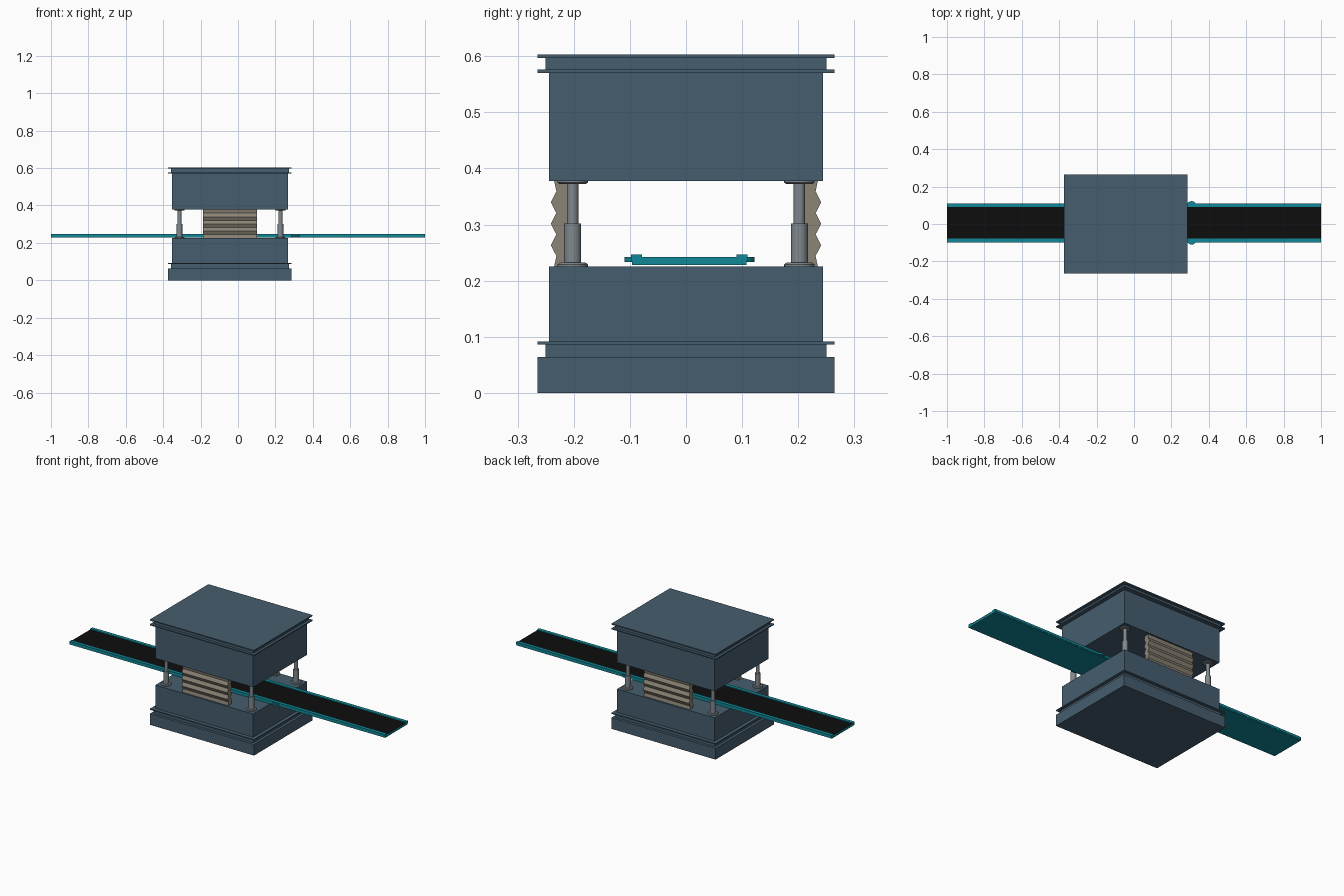
import bpy, bmesh, math

if "Cube" in bpy.data.objects:
    bpy.data.objects.remove(bpy.data.objects["Cube"])

CX = -0.043  # press centre along x


def mat(name, col):
    m = bpy.data.materials.new(name)
    m.diffuse_color = (*col, 1)
    m.use_nodes = True
    m.node_tree.nodes["Principled BSDF"].inputs["Base Color"].default_value = m.diffuse_color
    return m


STEEL = mat("slate_paint", (0.06, 0.11, 0.155))
TEAL = mat("teal_paint", (0.005, 0.25, 0.31))
BLACK = mat("belt_rubber", (0.004, 0.004, 0.004))
TAN = mat("bellows_cloth", (0.26, 0.23, 0.18))
METAL = mat("bare_metal", (0.22, 0.25, 0.27))


def finish(name, bm, material):
    bmesh.ops.recalc_face_normals(bm, faces=bm.faces)
    me = bpy.data.meshes.new(name)
    bm.to_mesh(me)
    bm.free()
    me.materials.append(material)
    ob = bpy.data.objects.new(name, me)
    bpy.context.collection.objects.link(ob)
    return ob


def box(name, x0, x1, y0, y1, z0, z1, material):
    bm = bmesh.new()
    bmesh.ops.create_cube(bm, size=1)
    for v in bm.verts:
        v.co.x = x1 if v.co.x > 0 else x0
        v.co.y = y1 if v.co.y > 0 else y0
        v.co.z = z1 if v.co.z > 0 else z0
    return finish(name, bm, material)


def slab(name, hx, hy, z0, z1):
    return box(name, CX - hx, CX + hx, -hy, hy, z0, z1, STEEL)


def extrude_x(name, profile, x0, x1, material):
    # closed (y, z) profile swept along x
    bm = bmesh.new()
    f = bm.faces.new([bm.verts.new((x0, y, z)) for y, z in profile])
    r = bmesh.ops.extrude_face_region(bm, geom=[f])
    for v in r["geom"]:
        if isinstance(v, bmesh.types.BMVert):
            v.co.x = x1
    return finish(name, bm, material)


def lathe(name, profile, x, y, material, n=32):
    # (radius, z) profile turned about z, capped at both ends
    bm = bmesh.new()
    rings = [[bm.verts.new((x + r * math.cos(2 * math.pi * i / n),
                            y + r * math.sin(2 * math.pi * i / n), z))
              for i in range(n)] for r, z in profile]
    for a, b in zip(rings, rings[1:]):
        for i in range(n):
            j = (i + 1) % n
            bm.faces.new((a[i], a[j], b[j], b[i]))
    bm.faces.new(rings[0])
    bm.faces.new(rings[-1])
    ob = finish(name, bm, material)
    bpy.ops.object.select_all(action='DESELECT')
    ob.select_set(True)
    bpy.context.view_layer.objects.active = ob
    bpy.ops.object.shade_smooth_by_angle(angle=math.radians(30))
    return ob


# lower press block
slab("base_plate", 0.33, 0.265, 0, 0.064)
slab("lower_groove", 0.315, 0.25, 0.064, 0.086)
slab("lower_flange", 0.33, 0.265, 0.086, 0.092)
slab("lower_block", 0.31, 0.244, 0.092, 0.225)

# upper press block
slab("upper_block", 0.31, 0.244, 0.378, 0.57)
slab("upper_flange", 0.33, 0.265, 0.57, 0.576)
slab("upper_groove", 0.315, 0.25, 0.576, 0.597)
slab("top_plate", 0.33, 0.265, 0.597, 0.603)

# telescopic guide columns with round feet and caps
column = [(0.027, 0.225), (0.027, 0.229), (0.023, 0.232), (0.015, 0.232),
          (0.015, 0.302), (0.010, 0.302), (0.010, 0.372), (0.023, 0.372),
          (0.027, 0.375), (0.027, 0.378)]
for sx in (-1, 1):
    for sy in (-1, 1):
        lathe("guide_column", column, CX + sx * 0.27, sy * 0.202, METAL)

# pleated bellows on front and back
for s, side in ((-1, "front"), (1, "back")):
    zs = [0.225 + i * 0.153 / 8 for i in range(9)]
    outer = [(s * (0.231 if i % 2 else 0.241), z) for i, z in enumerate(zs)]
    outer[0] = (s * 0.235, zs[0])
    outer[-1] = (s * 0.235, zs[-1])
    inner = [(abs(y) * s - s * 0.03, z) for y, z in reversed(outer)]
    extrude_x(side + "_bellows", outer + inner, -0.188, 0.102, TAN)

# conveyor tray, side rails, belt and side discs
YC = 0.006
tray = [(0.102, 0.228), (0.102, 0.234), (0.104, 0.234), (0.104, 0.247),
        (0.084, 0.247), (0.084, 0.242)]
profile = [(YC + y, z) for y, z in tray] + [(YC - y, z) for y, z in reversed(tray)]
extrude_x("conveyor_frame", profile, -1, 1, TEAL)
box("conveyor_belt", -1, 1, YC - 0.084, YC + 0.084, 0.238, 0.2425, BLACK)
for s in (-1, 1):
    lathe("rail_disc", [(0.025, 0.233), (0.025, 0.242)], 0.308, YC + s * 0.091, TEAL)
